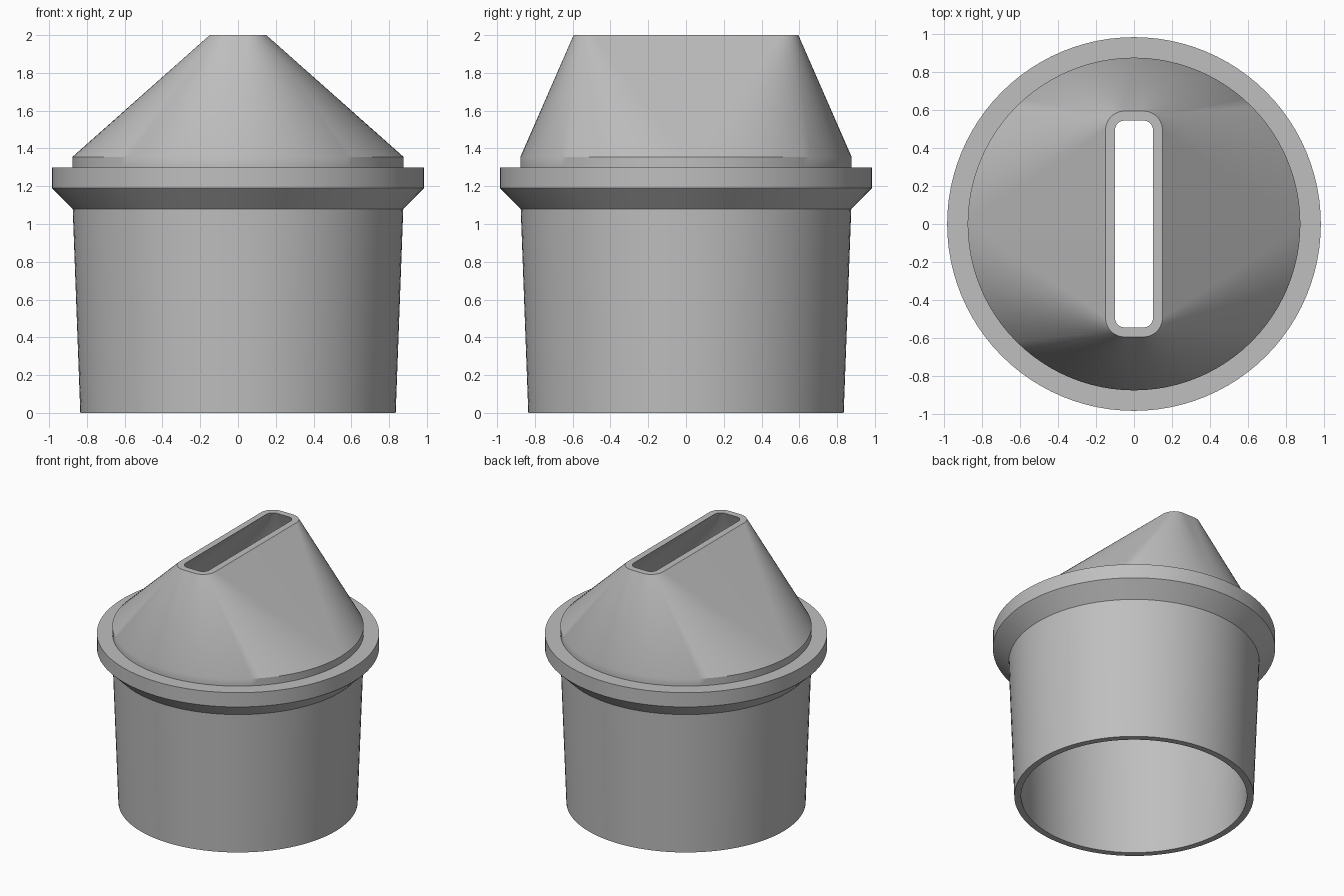
import bpy, bmesh
from math import pi, cos, sin

cube = bpy.data.objects.get("Cube")
if cube:
    bpy.data.objects.remove(cube, do_unlink=True)

STEPS = 24  # segments per quarter turn


def ring(bm, z, radius, cx=0.0, cy=0.0):
    """Circle, or rounded slot when its corner centres sit at (cx, cy)."""
    verts = []
    for q, (sx, sy) in enumerate([(1, 1), (-1, 1), (-1, -1), (1, -1)]):
        for i in range(STEPS + 1):
            a = (q + i / STEPS) * pi / 2
            verts.append(bm.verts.new((sx * cx + radius * cos(a),
                                       sy * cy + radius * sin(a), z)))
    return verts


def bridge(bm, a, b):
    n = len(a)
    for i in range(n):
        j = (i + 1) % n
        bm.faces.new((a[i], a[j], b[j], b[i]))


# Sections: up the outside, over the slot lip, down the inside
sections = [
    (0, 0.835), (1.08, 0.875),              # tapered sleeve
    (1.19, 0.985), (1.30, 0.985),           # flange
    (1.30, 0.877), (1.355, 0.877),          # shoulder
    (2.0, 0.10, 0.05, 0.495),               # outer slot edge
    (2.0, 0.05, 0.05, 0.495),               # inner slot edge
    (1.33, 0.827), (1.08, 0.825), (0, 0.788),  # hollow inside
]
bm = bmesh.new()
rings = [ring(bm, *s) for s in sections]
for k, r in enumerate(rings):
    bridge(bm, r, rings[(k + 1) % len(rings)])
bmesh.ops.remove_doubles(bm, verts=bm.verts[:], dist=1e-5)
bmesh.ops.recalc_face_normals(bm, faces=bm.faces[:])

mesh = bpy.data.meshes.new("slotted_nozzle")
bm.to_mesh(mesh)
bm.free()
nozzle = bpy.data.objects.new("slotted_nozzle", mesh)
bpy.context.collection.objects.link(nozzle)

# Single grey plastic
grey = bpy.data.materials.new("grey_plastic")
grey.use_nodes = True
colour = (0.52, 0.52, 0.52, 1)
grey.diffuse_color = colour
grey.node_tree.nodes["Principled BSDF"].inputs["Base Color"].default_value = colour
mesh.materials.append(grey)

bpy.ops.object.select_all(action='DESELECT')
nozzle.select_set(True)
bpy.context.view_layer.objects.active = nozzle
bpy.ops.object.shade_smooth_by_angle(angle=pi / 6)
